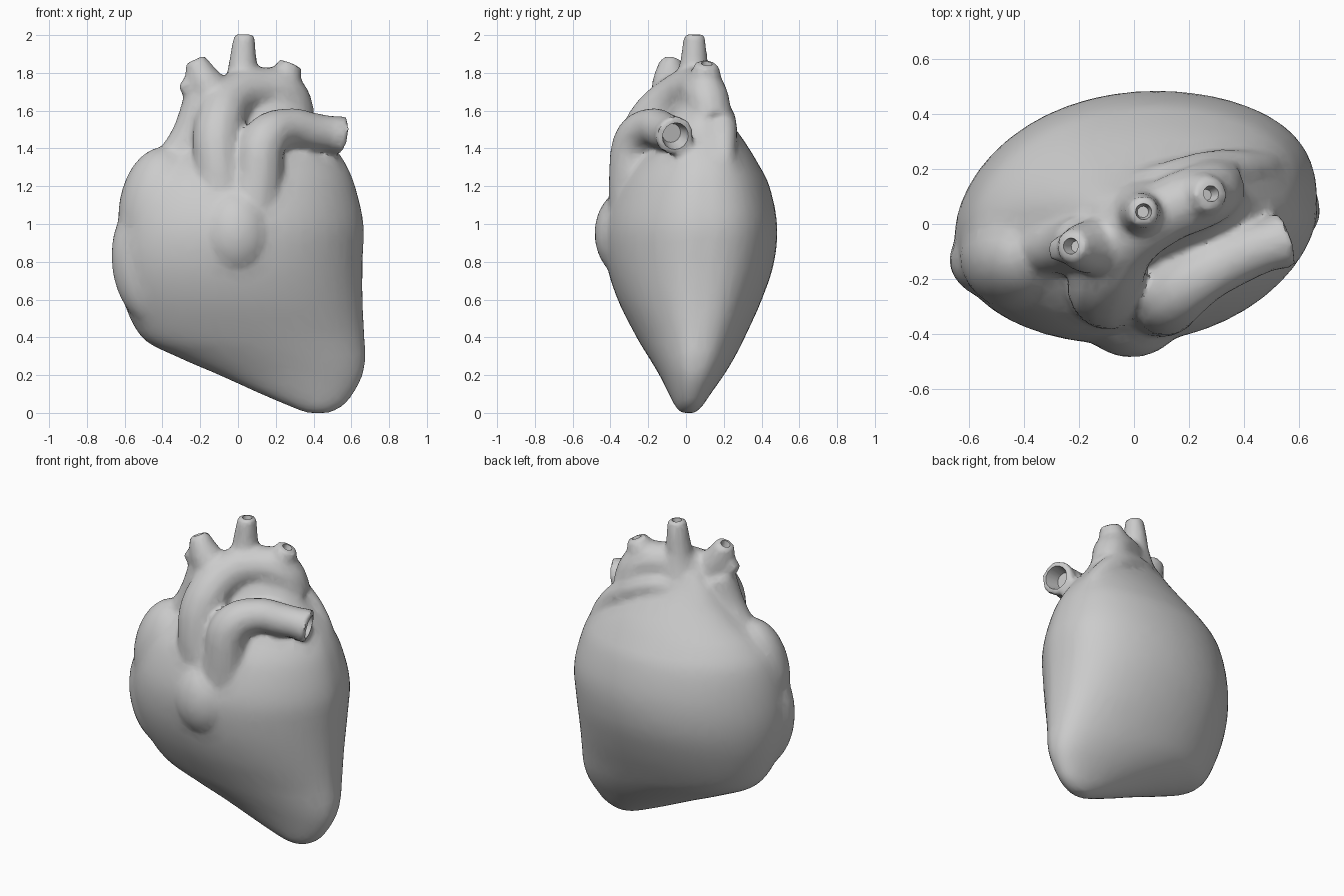
import bpy, bmesh, math
from mathutils import Vector

if "Cube" in bpy.data.objects:
    bpy.data.objects.remove(bpy.data.objects["Cube"])

grey = bpy.data.materials.new("plain grey")
grey.use_nodes = True
grey.diffuse_color = (0.6, 0.6, 0.6, 1)
grey.node_tree.nodes["Principled BSDF"].inputs["Base Color"].default_value = (0.6, 0.6, 0.6, 1)
parts = []


def add_object(name, data):
    ob = bpy.data.objects.new(name, data)
    bpy.context.collection.objects.link(ob)
    return ob


def from_bmesh(name, bm):
    bmesh.ops.recalc_face_normals(bm, faces=bm.faces)
    me = bpy.data.meshes.new(name)
    bm.to_mesh(me)
    bm.free()
    return add_object(name, me)


def smooth_rows(rows, steps=5):
    """Fill in rows between the given ones along a smooth curve."""
    out = []
    for i in range(len(rows) - 1):
        a, b, c, d = (rows[min(max(i + k, 0), len(rows) - 1)] for k in (-1, 0, 1, 2))
        for s in range(steps):
            t = s / steps
            out.append([q + t / 2 * (r - p + t * (2 * p - 5 * q + 4 * r - u + t * (3 * (q - r) + u - p)))
                        for p, q, r, u in zip(a, b, c, d)])
    return out + [rows[-1]]


def loft(name, sections, sides=48):
    """Stacked sections: height, left, right, front, back, edge line.
    The back is fuller and the front leaner towards +x."""
    bm = bmesh.new()
    rings = []
    for z, x0, x1, front, back, edge in smooth_rows(sections):
        ring = []
        for i in range(sides):
            a = 2 * math.pi * i / sides
            s, c = math.sin(a), math.cos(a)
            slant = edge + 0.1 * c * (back - front) / 2
            if s > 0:
                y = slant + (back - edge) * s ** (0.9 - 0.15 * c)
            else:
                y = slant - (edge - front) * (-s) ** (1.0 + 0.12 * c)
            ring.append(bm.verts.new(((x0 + x1) / 2 + c * (x1 - x0) / 2, y, z)))
        rings.append(ring)
    for lo, hi in zip(rings, rings[1:]):
        for i in range(sides):
            j = (i + 1) % sides
            bm.faces.new((lo[i], lo[j], hi[j], hi[i]))
    bm.faces.new(rings[0])
    bm.faces.new(rings[-1])
    return from_bmesh(name, bm)


def lobe(name, centre, radii, tilt=0):
    bm = bmesh.new()
    bmesh.ops.create_uvsphere(bm, u_segments=32, v_segments=20, radius=1)
    ob = from_bmesh(name, bm)
    ob.location, ob.scale, ob.rotation_euler = centre, radii, (0, tilt, 0)
    return ob


def tube(name, points):
    """Capped vessel through points given as x, y, z, radius."""
    cu = bpy.data.curves.new(name, "CURVE")
    cu.dimensions = "3D"
    cu.bevel_depth = 1
    cu.bevel_resolution = 4
    cu.use_fill_caps = True
    sp = cu.splines.new("BEZIER")
    sp.resolution_u = 8
    sp.bezier_points.add(len(points) - 1)
    for bp, (x, y, z, r) in zip(sp.bezier_points, points):
        bp.co, bp.radius = (x, y, z), r
        bp.handle_left_type = bp.handle_right_type = "AUTO"
    ob = add_object(name, cu)
    bpy.ops.object.select_all(action="DESELECT")
    ob.select_set(True)
    bpy.context.view_layer.objects.active = ob
    bpy.ops.object.convert(target="MESH")
    return bpy.context.object


# Main muscle, from the blunt tip up to the root of the vessels
parts.append(loft("ventricles", [
    (0.00, 0.36, 0.49, -0.03, 0.05, 0.01),
    (0.04, 0.26, 0.56, -0.06, 0.09, 0.01),
    (0.10, 0.12, 0.61, -0.09, 0.13, 0.01),
    (0.20, -0.10, 0.66, -0.14, 0.20, 0.01),
    (0.30, -0.33, 0.675, -0.20, 0.26, 0.01),
    (0.40, -0.51, 0.67, -0.26, 0.31, 0.01),
    (0.60, -0.61, 0.66, -0.36, 0.40, 0.00),
    (0.80, -0.65, 0.66, -0.42, 0.465, 0.00),
    (1.00, -0.64, 0.665, -0.43, 0.48, 0.01),
    (1.20, -0.59, 0.62, -0.37, 0.44, 0.02),
    (1.32, -0.50, 0.57, -0.29, 0.38, 0.04),
    (1.42, -0.38, 0.50, -0.20, 0.32, 0.06),
    (1.52, -0.28, 0.42, -0.13, 0.25, 0.06),
    (1.62, -0.20, 0.36, -0.07, 0.18, 0.06),
    (1.70, -0.12, 0.30, -0.02, 0.14, 0.06),
]))

# Right side chamber, its ear and the outflow swelling at the front
parts.append(lobe("right_atrium", (-0.405, -0.11, 1.05), (0.23, 0.21, 0.36), 0.06))
parts.append(lobe("atrium_ear", (-0.46, -0.13, 0.80), (0.21, 0.155, 0.34), -0.1))
parts.append(lobe("outflow_swelling", (-0.01, -0.30, 0.95), (0.2, 0.185, 0.24)))

# Great vessels
parts.append(tube("aorta", [
    (-0.06, -0.24, 1.08, 0.14), (-0.105, -0.25, 1.32, 0.13), (-0.1, -0.19, 1.52, 0.135),
    (-0.02, -0.04, 1.67, 0.13), (0.12, 0.05, 1.71, 0.12), (0.24, 0.1, 1.69, 0.12),
    (0.31, 0.14, 1.54, 0.11)]))
parts.append(tube("pulmonary_artery", [
    (0.08, -0.25, 1.02, 0.16), (0.11, -0.28, 1.27, 0.13), (0.14, -0.26, 1.44, 0.125),
    (0.26, -0.18, 1.51, 0.105), (0.40, -0.11, 1.49, 0.1), (0.48, -0.08, 1.48, 0.095),
    (0.555, -0.055, 1.465, 0.11)]))
parts.append(tube("vena_cava", [
    (-0.36, -0.08, 1.28, 0.11), (-0.25, -0.08, 1.48, 0.1), (-0.19, -0.07, 1.66, 0.1)]))
parts.append(tube("back_vein", [
    (-0.12, 0.08, 1.58, 0.05), (0.08, 0.14, 1.60, 0.075), (0.28, 0.19, 1.54, 0.08),
    (0.45, 0.20, 1.38, 0.065), (0.54, 0.19, 1.20, 0.045)]))

# Branches on the arch: foot and open end
branches = {
    "right_branch": [(-0.12, -0.08, 1.66, 0.11), (-0.18, -0.085, 1.76, 0.095),
                     (-0.23, -0.08, 1.87, 0.06)],
    "middle_branch": [(0.03, 0.03, 1.68, 0.13), (0.025, 0.04, 1.82, 0.08),
                      (0.035, 0.045, 2.005, 0.058)],
    "left_branch": [(0.2, 0.08, 1.66, 0.12), (0.24, 0.1, 1.75, 0.095),
                    (0.28, 0.11, 1.85, 0.065)],
}
for name, pts in branches.items():
    parts.append(tube(name, pts))
parts.append(tube("side_twig", [(-0.2, -0.08, 1.68, 0.07), (-0.3, -0.1, 1.75, 0.04)]))

# Fuse all parts into one smooth skin
bpy.ops.object.select_all(action="DESELECT")
for ob in parts:
    ob.select_set(True)
bpy.context.view_layer.objects.active = parts[0]
bpy.ops.object.join()
heart = bpy.context.object
heart.name = heart.data.name = "heart"
remesh = heart.modifiers.new("fuse", "REMESH")
remesh.mode = "VOXEL"
remesh.voxel_size = 0.016
soften = heart.modifiers.new("soften", "SMOOTH")
soften.factor = 0.5
soften.iterations = 14

# Hollow the open vessel ends
lumens = [(Vector(p[-1][:3]), Vector(p[-1][:3]) - Vector(p[-2][:3]), 0.035, 0.05)
          for p in branches.values()]
lumens.append((Vector((0.555, -0.055, 1.465)), Vector((0.15, 0.04, -0.03)), 0.085, 0.09))
for i, (end, way, radius, depth) in enumerate(lumens):
    bm = bmesh.new()
    bmesh.ops.create_cone(bm, cap_ends=True, segments=16, radius1=radius * 0.6,
                          radius2=radius * 1.1, depth=depth * 2)
    cutter = from_bmesh(f"lumen_cutter_{i + 1}", bm)
    cutter.location = end
    cutter.rotation_euler = way.to_track_quat("Z", "Y").to_euler()
    cutter.hide_render = True
    cutter.hide_set(True)
    cut = heart.modifiers.new("lumen", "BOOLEAN")
    cut.object = cutter
    cut.operation = "DIFFERENCE"
    cut.solver = "EXACT"
bpy.context.view_layer.update()
for m in list(heart.modifiers):
    bpy.ops.object.modifier_apply(modifier=m.name)

# Thin the mesh for a lightly faceted finish
thin = heart.modifiers.new("thin", "DECIMATE")
thin.ratio = 0.15
bpy.ops.object.modifier_apply(modifier=thin.name)
heart.data.materials.clear()
heart.data.materials.append(grey)
bpy.ops.object.shade_smooth_by_angle(angle=math.radians(40))
